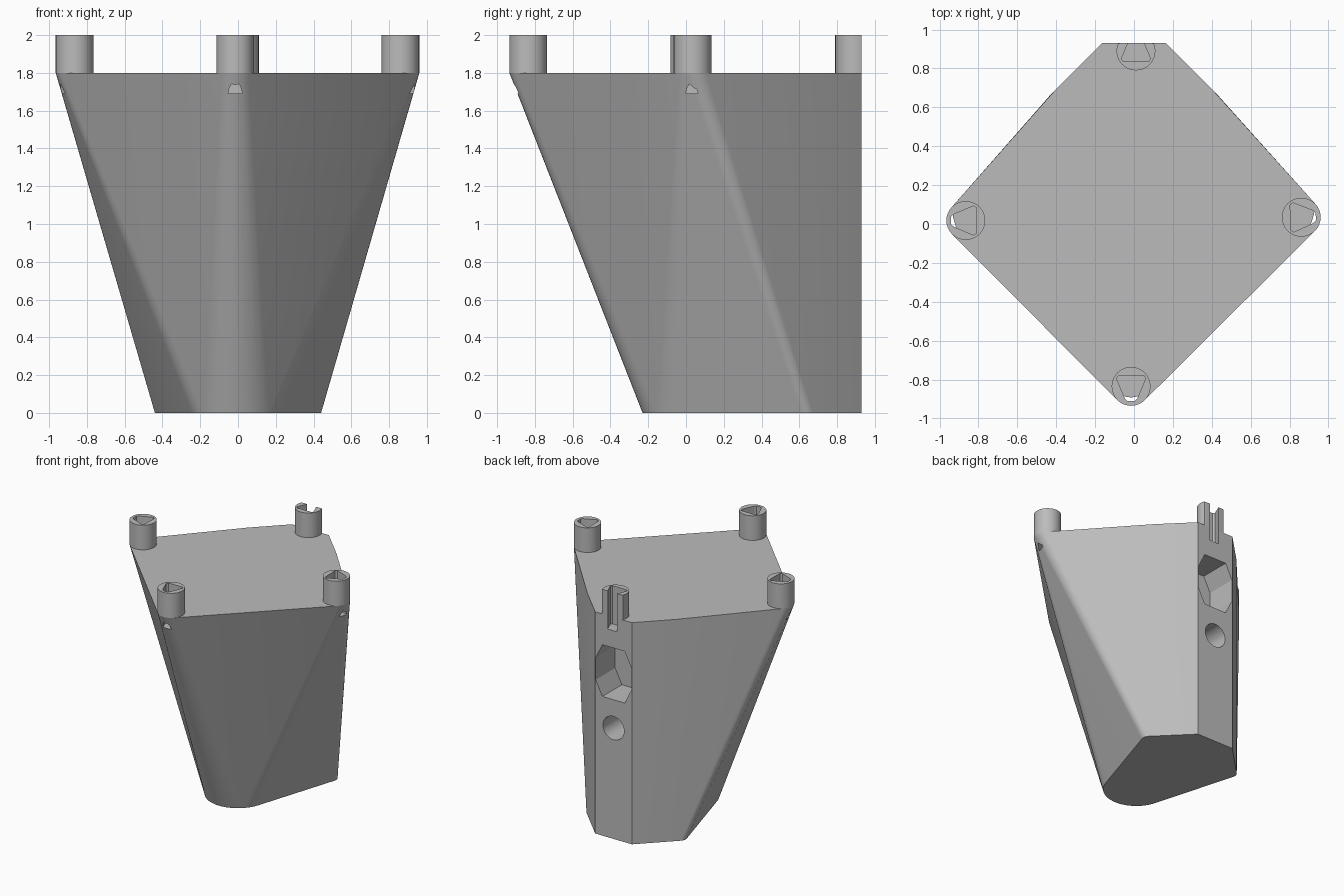
import bpy, bmesh, math
from mathutils import Vector, Matrix

if "Cube" in bpy.data.objects:
    bpy.data.objects.remove(bpy.data.objects["Cube"], do_unlink=True)

BODY_TOP, POST_TOP, BACK_Y = 1.8, 2.0, 0.93
POST_R = 0.1

grey = bpy.data.materials.new("plain_grey")
grey.use_nodes = True
grey.diffuse_color = (0.5, 0.5, 0.5, 1)
grey.node_tree.nodes["Principled BSDF"].inputs["Base Color"].default_value = (0.5, 0.5, 0.5, 1)


def circle(cx, cy, r, n=32):
    return [(cx + r * math.cos(math.tau * i / n), cy + r * math.sin(math.tau * i / n))
            for i in range(n)]


def add_object(name, bm):
    bmesh.ops.recalc_face_normals(bm, faces=bm.faces)
    mesh = bpy.data.meshes.new(name)
    bm.to_mesh(mesh)
    bm.free()
    mesh.materials.append(grey)
    obj = bpy.data.objects.new(name, mesh)
    bpy.context.collection.objects.link(obj)
    return obj


def hull(name, points):
    bm = bmesh.new()
    for p in points:
        bm.verts.new(p)
    result = bmesh.ops.convex_hull(bm, input=bm.verts)
    spare = {v for v in result["geom_interior"] + result["geom_unused"]
             if isinstance(v, bmesh.types.BMVert)}
    bmesh.ops.delete(bm, geom=list(spare), context="VERTS")
    return add_object(name, bm)


def prism(name, outline, z0, z1, matrix=Matrix()):
    bm = bmesh.new()
    face = bm.faces.new([bm.verts.new((x, y, z0)) for x, y in outline])
    top = bmesh.ops.extrude_face_region(bm, geom=[face])["geom"]
    bmesh.ops.translate(bm, vec=(0, 0, z1 - z0),
                        verts=[v for v in top if isinstance(v, bmesh.types.BMVert)])
    bmesh.ops.transform(bm, matrix=matrix, verts=bm.verts)
    return add_object(name, bm)


def cut(obj, cutter):
    cutter.hide_render = True
    mod = obj.modifiers.new("cut", "BOOLEAN")
    mod.operation, mod.solver, mod.object = "DIFFERENCE", "EXACT", cutter
    bpy.context.view_layer.objects.active = obj
    bpy.ops.object.modifier_apply(modifier=mod.name)


# Post centres and the way each pocket tip points
posts = {
    "front_post": (-0.015, -0.835, -90),
    "back_post": (0.01, 0.89, 90),
    "left_post": (0.86, 0.035, 2),
    "right_post": (-0.865, 0.018, 180),
}

# Tapered body: hull of the foot outline and the post-wrapping top outline
foot = circle(-0.01, 0.015, 0.245, 64)
top = []
for side in (-1, 1):
    back_edge = [(side * 0.165, BACK_Y), (side * 0.40, 0.695)]
    foot += circle(side * 0.38, 0.63, 0.06) + back_edge[:1]
    top += back_edge
for name, (x, y, angle) in posts.items():
    if name != "back_post":
        top += circle(x, y, POST_R)
body = hull("tapered_body", [(x, y, 0) for x, y in foot] + [(x, y, BODY_TOP) for x, y in top])

# Posts, each with a rounded triangular pocket running into the body
triangle = [(0.075, -0.02), (0.075, 0.02), (0.062, 0.032), (-0.04, 0.075), (-0.055, 0.065),
            (-0.055, -0.065), (-0.04, -0.075), (0.062, -0.032)]
parts, cutters = [body], []
for name, (x, y, angle) in posts.items():
    outline = [(px, min(py, BACK_Y)) for px, py in circle(x, y, POST_R)]
    post = hull(name, [(px, py, z) for px, py in outline for z in (BODY_TOP, POST_TOP)])
    turn = Matrix.Translation((x, y, 0)) @ Matrix.Rotation(math.radians(angle), 4, "Z")
    pocket = prism("pocket_cutter", triangle, 1.69, 2.1, turn)
    cut(post, pocket)
    cut(body, pocket)
    parts.append(post)
    cutters.append(pocket)

# Back recess and round hole, sunk forwards from the flat back
lie_down = Matrix.Rotation(math.radians(90), 4, "X")
recess = [(0.1, 0.21), (-0.1, 0.21), (-0.16, 0.09), (-0.16, -0.09),
          (-0.1, -0.21), (0.1, -0.21), (0.16, -0.09), (0.16, 0.09)]
for outline, z, depth in ((recess, 1.34, 0.25), (circle(0, 0, 0.095), 0.9, 0.25)):
    hole = prism("back_hole_cutter", outline, -0.1, depth,
                 Matrix.Translation((0, BACK_Y, z)) @ lie_down)
    cut(body, hole)
    cutters.append(hole)

for cutter in cutters:
    bpy.data.objects.remove(cutter, do_unlink=True)

# Smooth the rounded corners, keep the edges crisp
bpy.ops.object.select_all(action="DESELECT")
for part in parts:
    part.select_set(True)
bpy.context.view_layer.objects.active = body
bpy.ops.object.shade_smooth_by_angle(angle=math.radians(25))
